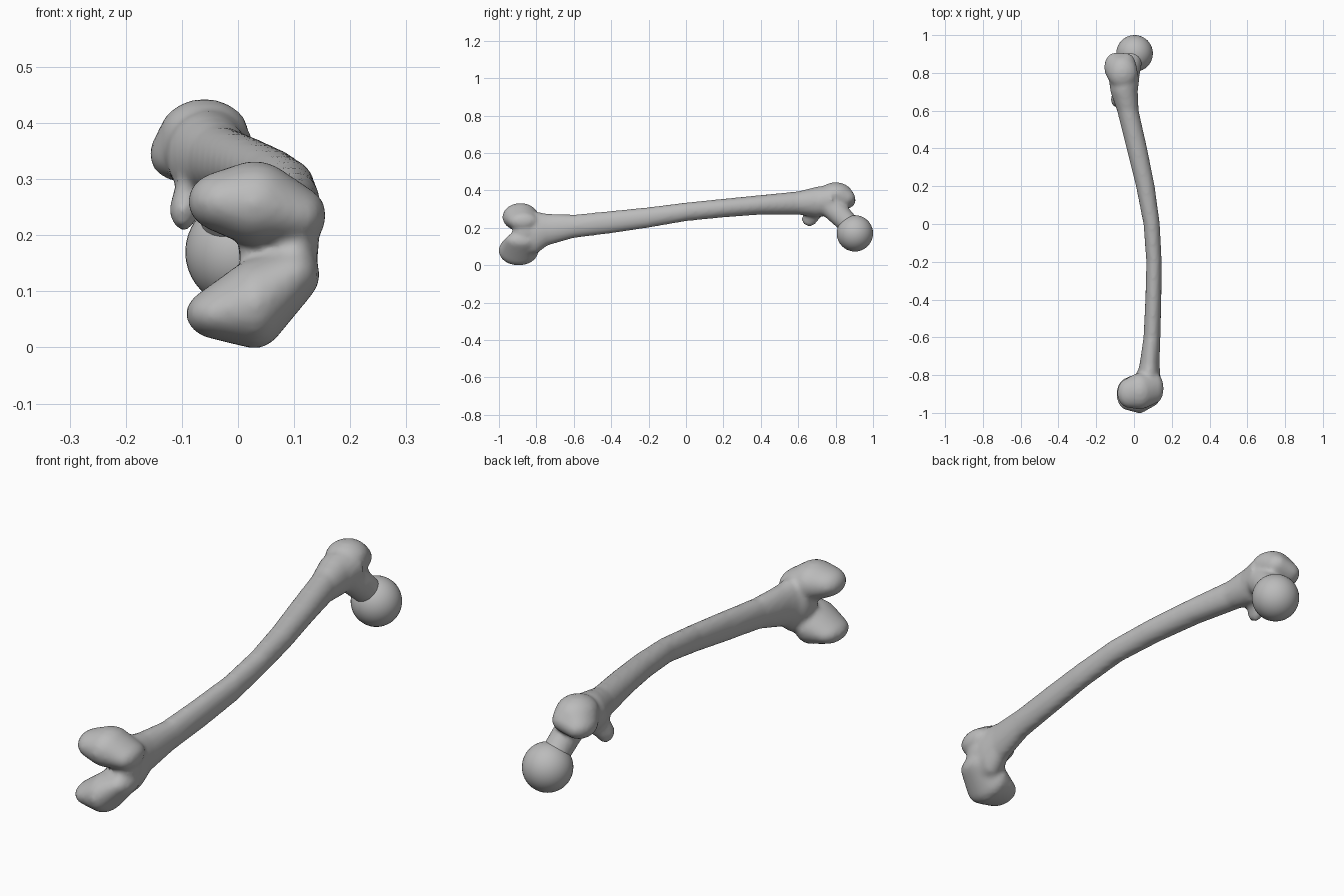
import bpy, bmesh, math
from mathutils import Matrix, Vector

cube = bpy.data.objects.get("Cube")
if cube:
    bpy.data.objects.remove(cube, do_unlink=True)

bone = bpy.data.materials.new("bone_grey")
bone.use_nodes = True
colour = (0.5, 0.5, 0.5, 1)
bone.diffuse_color = colour
bone.node_tree.nodes["Principled BSDF"].inputs["Base Color"].default_value = colour


def ball(bm, x, y, z, rx, ry, rz, segments=24):
    place = Matrix.Translation((x, y, z)) @ Matrix.Diagonal((rx, ry, rz, 1))
    bmesh.ops.create_uvsphere(bm, u_segments=segments, v_segments=segments // 2,
                              radius=1, matrix=place)


def add_hull(target, *balls):
    """Wrap a few ellipsoids in one convex skin and add it to the target."""
    bm = bmesh.new()
    for b in balls:
        ball(bm, *b)
    points = [v.co.copy() for v in bm.verts]
    bm.clear()
    verts = [bm.verts.new(p) for p in points]
    bmesh.ops.convex_hull(bm, input=verts)
    bmesh.ops.delete(bm, geom=[v for v in bm.verts if not v.link_faces], context="VERTS")
    bmesh.ops.recalc_face_normals(bm, faces=bm.faces)
    merge(target, bm)


def merge(target, bm):
    part = bpy.data.meshes.new("part")
    bm.to_mesh(part)
    bm.free()
    target.from_mesh(part)
    bpy.data.meshes.remove(part)


def add_loft(target, stations, sides=20):
    """Oval rings along y, each given as y, x range, z range."""
    bm = bmesh.new()
    rings = []
    for y, x0, x1, z0, z1 in stations:
        ring = []
        for i in range(sides):
            a = math.tau * i / sides
            ring.append(bm.verts.new(((x0 + x1) / 2 + (x1 - x0) / 2 * math.cos(a), y,
                                      (z0 + z1) / 2 + (z1 - z0) / 2 * math.sin(a))))
        rings.append(ring)
    for a, b in zip(rings, rings[1:]):
        for i in range(sides):
            j = (i + 1) % sides
            bm.faces.new((a[i], a[j], b[j], b[i]))
    bm.faces.new(rings[0])
    bm.faces.new(rings[-1])
    bmesh.ops.recalc_face_normals(bm, faces=bm.faces)
    merge(target, bm)


def make_object(name, bm):
    mesh = bpy.data.meshes.new(name)
    bm.to_mesh(mesh)
    bm.free()
    mesh.materials.append(bone)
    for face in mesh.polygons:
        face.use_smooth = True
    obj = bpy.data.objects.new(name, mesh)
    bpy.context.collection.objects.link(obj)
    return obj


body = bmesh.new()

# Bowed shaft, flaring at both ends
add_loft(body, [
    (-0.87, 0.00, 0.14, 0.05, 0.30),
    (-0.80, 0.015, 0.14, 0.06, 0.285),
    (-0.74, 0.03, 0.135, 0.105, 0.275),
    (-0.60, 0.05, 0.14, 0.145, 0.27),
    (-0.40, 0.06, 0.145, 0.17, 0.29),
    (-0.20, 0.065, 0.147, 0.20, 0.31),
    (0.00, 0.05, 0.137, 0.235, 0.335),
    (0.20, 0.01, 0.11, 0.255, 0.355),
    (0.40, -0.04, 0.07, 0.27, 0.375),
    (0.60, -0.09, 0.025, 0.27, 0.395),
    (0.70, -0.125, 0.02, 0.255, 0.42),
    (0.78, -0.135, 0.03, 0.27, 0.43),
])

# Upper condyle
add_hull(body, (-0.022, -0.895, 0.26, 0.068, 0.08, 0.055),
         (0.03, -0.885, 0.257, 0.08, 0.097, 0.075),
         (0.112, -0.87, 0.235, 0.045, 0.08, 0.05))
# Lower condyle
add_hull(body, (-0.037, -0.9, 0.06, 0.056, 0.085, 0.045),
         (0.03, -0.895, 0.078, 0.06, 0.108, 0.08),
         (0.1, -0.88, 0.13, 0.046, 0.085, 0.05))
# Bridge between the condyles
add_hull(body, (0.1, -0.86, 0.18, 0.045, 0.07, 0.06),
         (0.06, -0.83, 0.18, 0.06, 0.07, 0.1))
# Large knob beside the head
add_hull(body, (-0.06, 0.8, 0.38, 0.08, 0.09, 0.063),
         (-0.1, 0.83, 0.345, 0.058, 0.078, 0.05),
         (-0.04, 0.84, 0.36, 0.05, 0.065, 0.05))
# Small knob on the shaft
add_hull(body, (-0.097, 0.66, 0.245, 0.025, 0.042, 0.037),
         (-0.07, 0.7, 0.31, 0.035, 0.06, 0.035))
# Neck
add_hull(body, (-0.03, 0.77, 0.32, 0.055, 0.07, 0.06),
         (-0.01, 0.875, 0.215, 0.055, 0.055, 0.055))

# Fuse everything into one soft skin
shaft = make_object("bone_shaft_and_condyles", body)
fuse = shaft.modifiers.new("fuse", "REMESH")
fuse.mode = "VOXEL"
fuse.voxel_size = 0.01
fuse.use_smooth_shade = True
soften = shaft.modifiers.new("soften", "SMOOTH")
soften.factor = 0.5
soften.iterations = 6

# Round head of the joint
head = bmesh.new()
ball(head, 0.003, 0.903, 0.17, 0.097, 0.097, 0.097, 40)
make_object("joint_head", head)
